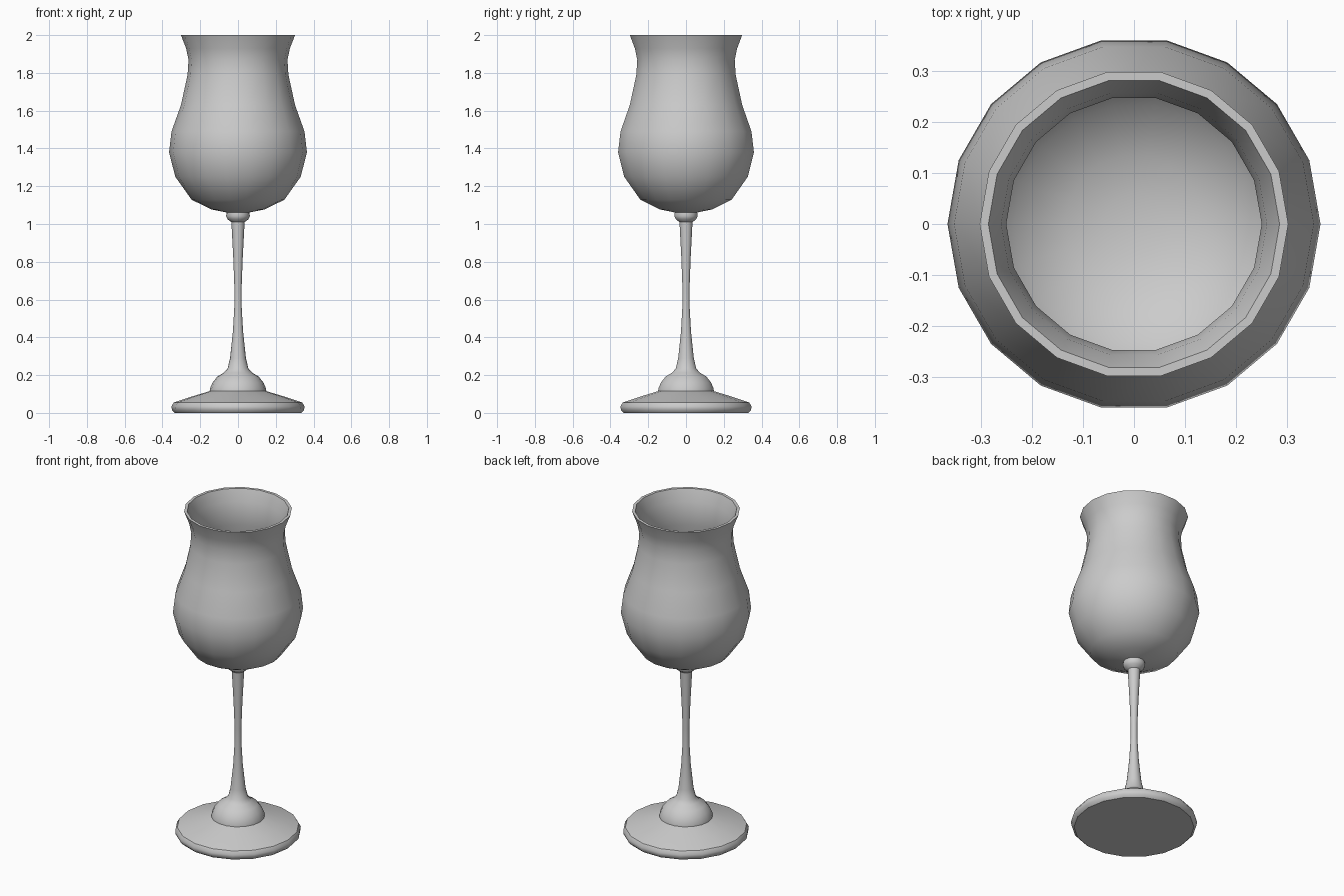
import bpy, bmesh, math

if "Cube" in bpy.data.objects:
    bpy.data.objects.remove(bpy.data.objects["Cube"])

SIDES = 18


def lathe(name, profile, angle=40):
    """Revolve (radius, z) points around z; radius 0 closes to a pole."""
    bm = bmesh.new()
    rings = []
    for r, z in profile:
        if r == 0:
            rings.append([bm.verts.new((0, 0, z))] * SIDES)
        else:
            rings.append([bm.verts.new((r * math.cos(2 * math.pi * i / SIDES),
                                        r * math.sin(2 * math.pi * i / SIDES), z))
                          for i in range(SIDES)])
    for a, b in zip(rings, rings[1:]):
        for i in range(SIDES):
            j = (i + 1) % SIDES
            bm.faces.new(list(dict.fromkeys((a[i], a[j], b[j], b[i]))))
    bmesh.ops.recalc_face_normals(bm, faces=bm.faces)
    mesh = bpy.data.meshes.new(name)
    bm.to_mesh(mesh)
    bm.free()
    obj = bpy.data.objects.new(name, mesh)
    bpy.context.collection.objects.link(obj)
    bpy.ops.object.select_all(action='DESELECT')
    obj.select_set(True)
    bpy.context.view_layer.objects.active = obj
    bpy.ops.object.shade_smooth_by_angle(angle=math.radians(angle))
    return obj


# Foot disc, dome and slender stem
foot_and_stem = [
    (0, 0), (0.335, 0), (0.35, 0.015), (0.352, 0.035), (0.34, 0.055),
    (0.25, 0.085), (0.15, 0.115), (0.148, 0.13), (0.135, 0.16),
    (0.11, 0.192), (0.075, 0.213), (0.055, 0.235), (0.042, 0.29),
    (0.027, 0.43), (0.019, 0.57), (0.019, 0.66), (0.025, 0.82), (0.035, 1.01),
]
# Small collar, then the outside of the bowl
outer = [
    (0.035, 1.01), (0.055, 1.025), (0.063, 1.042), (0.06, 1.061),
    (0.14, 1.077), (0.245, 1.128), (0.332, 1.25), (0.365, 1.38),
    (0.352, 1.49), (0.302, 1.63), (0.267, 1.79), (0.262, 1.87),
    (0.275, 1.93), (0.302, 2.0),
]
# Inside of the bowl, from the flat rim down to the centre
inner = [
    (0.285, 2.0), (0.26, 1.93), (0.25, 1.86), (0.252, 1.79), (0.286, 1.63),
    (0.336, 1.49), (0.348, 1.38), (0.317, 1.26), (0.235, 1.145),
    (0.135, 1.095), (0.06, 1.08), (0, 1.077),
]

lathe("goblet", foot_and_stem + outer[1:] + inner)
